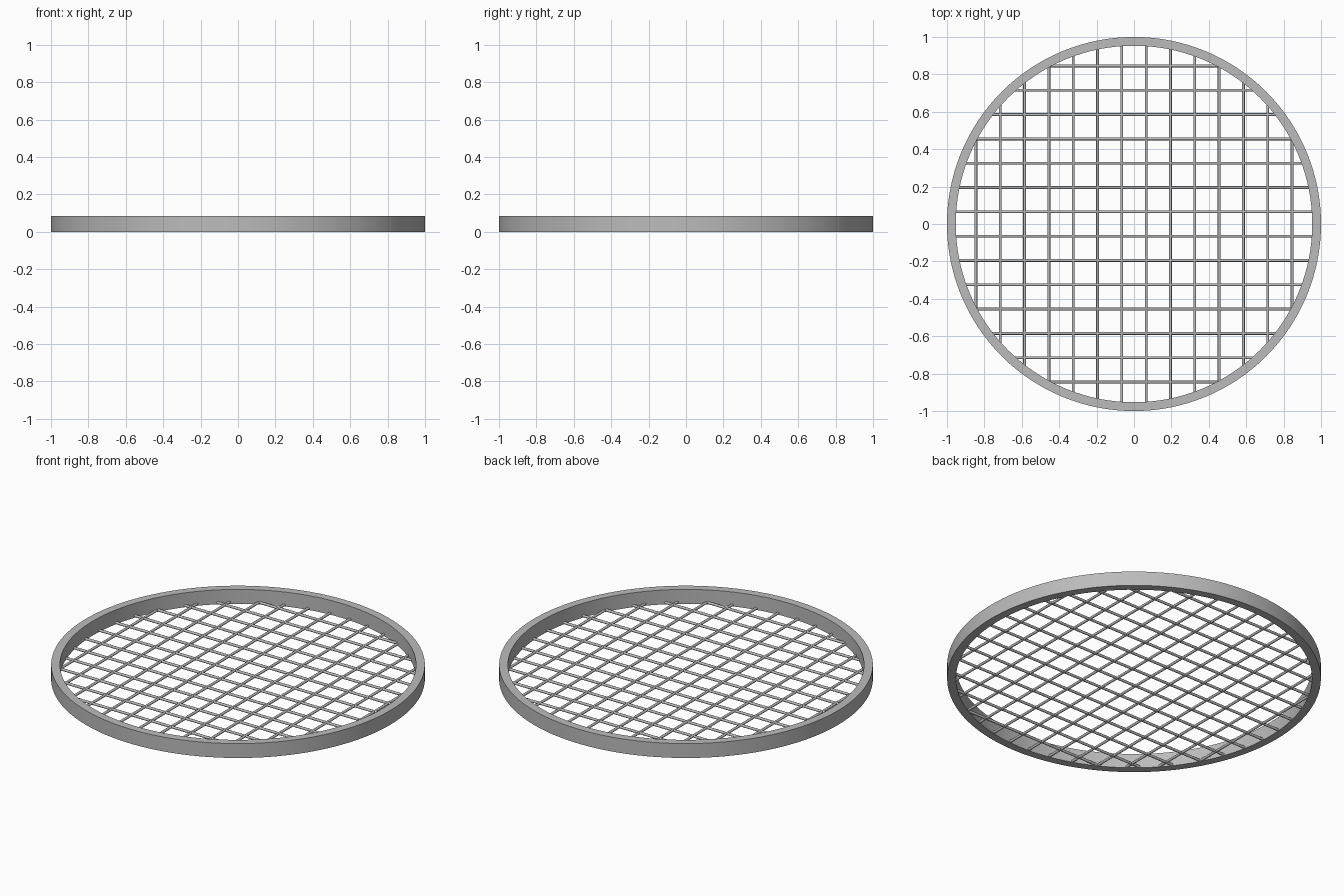
import bpy, bmesh, math
from mathutils import Matrix, Vector

cube = bpy.data.objects.get("Cube")
if cube:
    bpy.data.objects.remove(cube)

OUTER, INNER, HEIGHT = 1.0, 0.953, 0.085
SPACING, WIRE = 0.13, 0.0075

steel = bpy.data.materials.new("grey_steel")
steel.use_nodes = True
grey = (0.5, 0.5, 0.5, 1)
steel.diffuse_color = grey
steel.node_tree.nodes["Principled BSDF"].inputs["Base Color"].default_value = grey


def add_object(name, bm):
    mesh = bpy.data.meshes.new(name)
    bmesh.ops.recalc_face_normals(bm, faces=bm.faces)
    bm.to_mesh(mesh)
    bm.free()
    mesh.materials.append(steel)
    obj = bpy.data.objects.new(name, mesh)
    bpy.context.collection.objects.link(obj)
    bpy.ops.object.select_all(action="DESELECT")
    obj.select_set(True)
    bpy.context.view_layer.objects.active = obj
    bpy.ops.object.shade_smooth_by_angle(angle=math.radians(50))
    return obj


# Rim: a rectangular section spun into a ring
bm = bmesh.new()
section = [bm.verts.new(p) for p in
           ((INNER, 0, 0), (OUTER, 0, 0), (OUTER, 0, HEIGHT), (INNER, 0, HEIGHT))]
edges = [bm.edges.new((section[i], section[i - 1])) for i in range(4)]
bmesh.ops.spin(bm, geom=section + edges, axis=(0, 0, 1), cent=(0, 0, 0),
               angle=math.tau, steps=128, use_merge=True)
bmesh.ops.remove_doubles(bm, verts=bm.verts, dist=0.0001)
add_object("rim", bm)


# Mesh wires: parallel rods cut to the chord of the ring, in two directions
def add_wires(name, turn):
    bm = bmesh.new()
    for i in range(14):
        offset = (i - 6.5) * SPACING
        length = 2 * math.sqrt((INNER + 0.008) ** 2 - offset ** 2)
        place = (Matrix.Rotation(turn, 4, "Z")
                 @ Matrix.Translation(Vector((0, offset, WIRE + 0.001)))
                 @ Matrix.Rotation(math.pi / 2, 4, "Y"))
        bmesh.ops.create_cone(bm, cap_ends=True, segments=12, radius1=WIRE,
                              radius2=WIRE, depth=length, matrix=place)
    add_object(name, bm)


add_wires("cross_wires", 0)
add_wires("lengthwise_wires", math.pi / 2)
